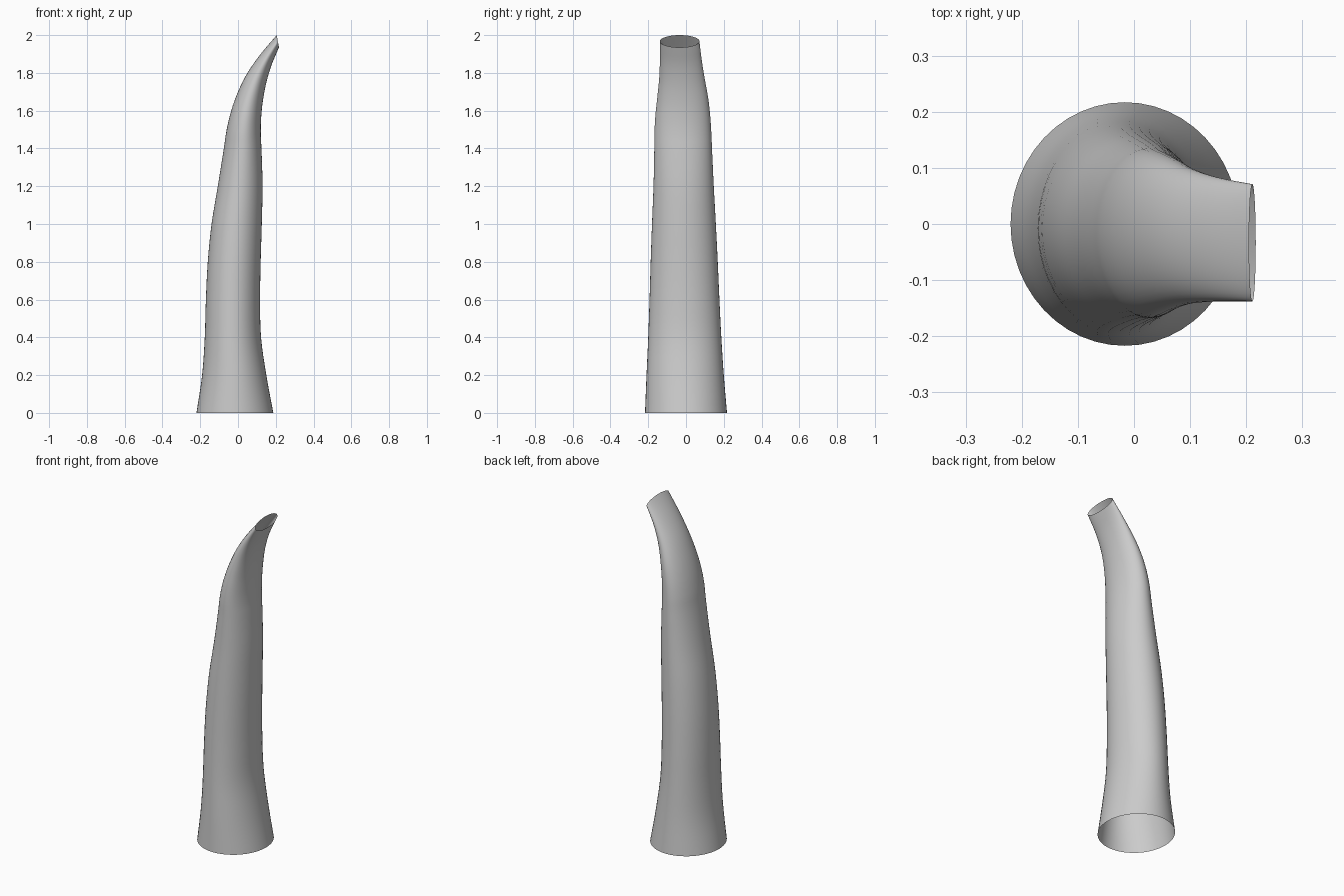
import bpy, math
from mathutils import Vector

cube = bpy.data.objects.get("Cube")
if cube:
    bpy.data.objects.remove(cube, do_unlink=True)

SIDES, STEPS = 48, 4

# Each ring: outer edge (x, z), inner edge (x, z), y minimum, y maximum
RINGS = [Vector(r) for r in (
    (-.22, 0, .187, 0, -.217, .217),
    (-.19, .2, .15, .2, -.209, .2),
    (-.176, .4, .122, .4, -.2, .187),
    (-.17, .6, .117, .6, -.193, .177),
    (-.16, .8, .12, .8, -.187, .168),
    (-.14, 1, .126, 1, -.18, .158),
    (-.107, 1.2, .13, 1.2, -.172, .147),
    (-.075, 1.4, .125, 1.38, -.168, .138),
    (-.06, 1.5, .121, 1.47, -.167, .134),
    (-.036, 1.6, .122, 1.55, -.162, .128),
    (0, 1.7, .13, 1.64, -.152, .117),
    (.05, 1.8, .148, 1.74, -.142, .099),
    (.12, 1.9, .177, 1.84, -.138, .083),
    (.205, 2, .217, 1.935, -.138, .071),
)]


def smooth_rings(keys):
    """Pass a smooth curve through the key rings."""
    pts = [keys[0] * 2 - keys[1]] + keys + [keys[-1] * 2 - keys[-2]]
    out = []
    for a, b, c, d in zip(pts, pts[1:], pts[2:], pts[3:]):
        for k in range(STEPS):
            t = k / STEPS
            out.append(b + (c - a) * (t / 2)
                       + (a * 2 - b * 5 + c * 4 - d) * (t * t / 2)
                       + (b * 3 - a - c * 3 + d) * (t ** 3 / 2))
    return out + [keys[-1]]


# Hollow curved horn, open at both ends
verts, faces = [], []
rings = smooth_rings(RINGS)
for xo, zo, xi, zi, y0, y1 in rings:
    for s in range(SIDES):
        a = math.tau * s / SIDES
        u = (1 + math.cos(a)) / 2
        verts.append((xo + (xi - xo) * u,
                      (y0 + y1) / 2 + (y1 - y0) / 2 * math.sin(a),
                      zo + (zi - zo) * u))
for r in range(len(rings) - 1):
    for s in range(SIDES):
        n = (s + 1) % SIDES
        faces.append((r * SIDES + s, r * SIDES + n,
                      (r + 1) * SIDES + n, (r + 1) * SIDES + s))

mesh = bpy.data.meshes.new("horn")
mesh.from_pydata(verts, [], faces)
horn = bpy.data.objects.new("horn", mesh)
bpy.context.collection.objects.link(horn)

# Plain grey surface
grey = bpy.data.materials.new("light grey")
grey.use_nodes = True
grey.diffuse_color = (.6, .6, .6, 1)
grey.node_tree.nodes["Principled BSDF"].inputs["Base Color"].default_value = (.6, .6, .6, 1)
mesh.materials.append(grey)

bpy.context.view_layer.objects.active = horn
horn.select_set(True)
bpy.ops.object.shade_smooth_by_angle(angle=math.radians(40))
